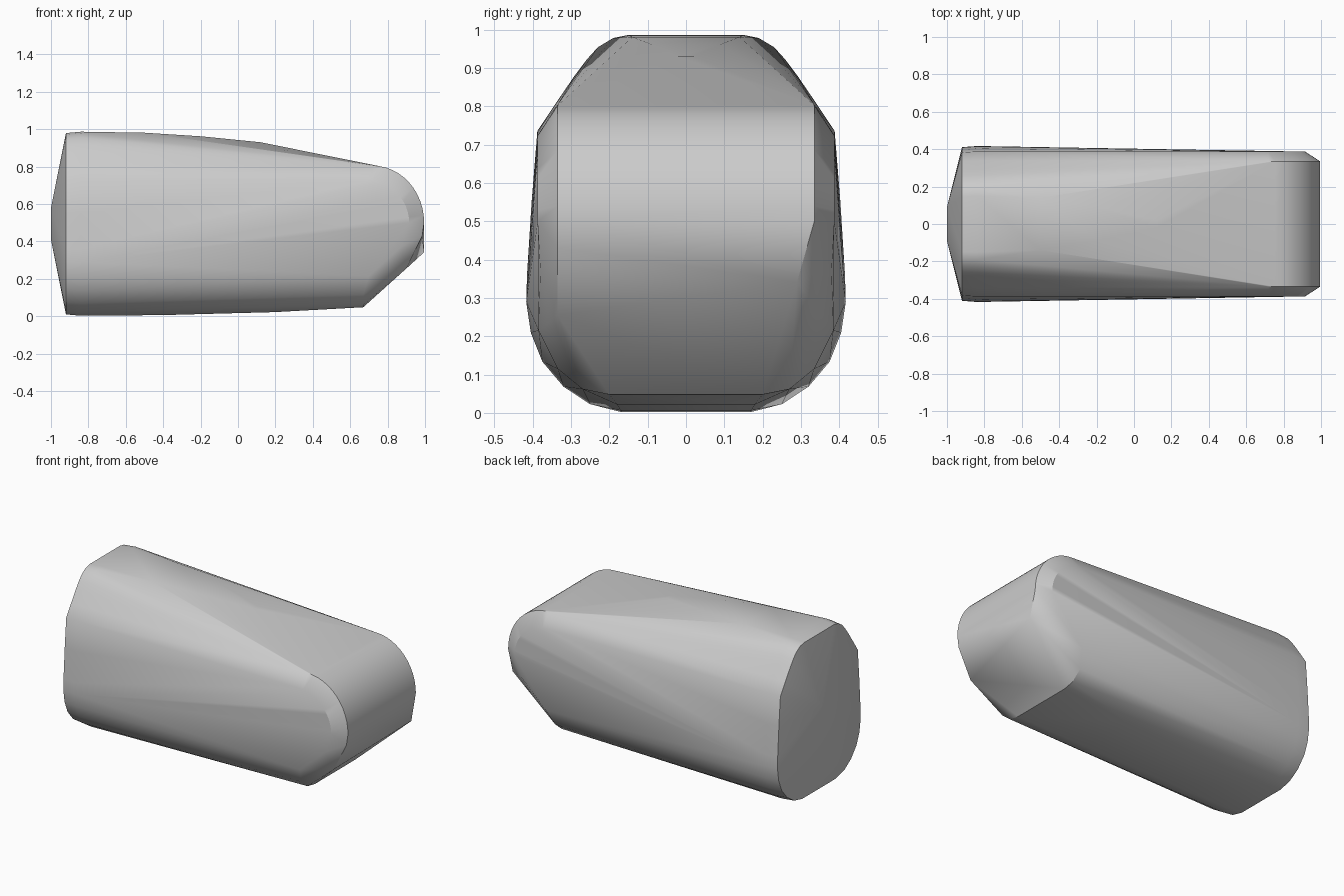
import bpy
import bmesh
from math import sin, cos, radians

cube = bpy.data.objects.get("Cube")
if cube:
    bpy.data.objects.remove(cube, do_unlink=True)

grey = bpy.data.materials.new("plain grey")
grey.use_nodes = True
grey.diffuse_color = (0.6, 0.6, 0.6, 1)
grey.node_tree.nodes["Principled BSDF"].inputs["Base Color"].default_value = (0.6, 0.6, 0.6, 1)

points = []


def mirrored(x, y, z):
    points.extend([(x, y, z), (x, -y, z)])


# Half outline of the body's cross-section, top to bottom
outline = [(0.15, 0.985), (0.19, 0.977), (0.23, 0.953), (0.26, 0.92),
           (0.29, 0.88), (0.34, 0.807), (0.388, 0.735), (0.403, 0.55),
           (0.415, 0.36), (0.417, 0.29), (0.405, 0.21), (0.375, 0.135),
           (0.32, 0.07), (0.25, 0.024), (0.17, 0.004)]

# Rear sections: the rim and the fullest ring just ahead of it
for x, scale in ((-0.92, 0.985), (-0.84, 1.0)):
    for y, z in outline:
        mirrored(x, y * scale, 0.495 + (z - 0.495) * (scale + 0.003))

# Gently falling spine and underside
for x, y, z in ((-0.5, 0.14, 0.981), (-0.2, 0.09, 0.962), (0.12, 0.02, 0.93),
                (-0.4, 0.17, 0.006), (0.2, 0.18, 0.022)):
    mirrored(x, y, z)

# Blunt rear cap
for z in (0.41, 0.58):
    mirrored(-1.0, 0.09, z)

# Rounded nose: outer arc across the front, inner arc on the flat sides
for i in range(13):
    a = radians(90 - i * 7.5)
    mirrored(0.72 + 0.275 * cos(a), 0.335, 0.5 + 0.305 * sin(a))
    mirrored(0.69 + 0.225 * cos(a), 0.387, 0.5 + 0.225 * sin(a))

# Slanted chin, with its uneven lower corner
for x, y, z in ((0.87, 0.38, 0.37), (0.7, 0.385, 0.215),
                (0.67, 0.2, 0.048), (0.67, 0.27, 0.062), (0.67, 0.335, 0.115)):
    mirrored(x, y, z)
points += [(0.995, 0.29, 0.342), (0.985, -0.335, 0.43), (0.9, -0.335, 0.255)]

# Wrap everything in one convex skin
bm = bmesh.new()
for p in points:
    bm.verts.new(p)
bmesh.ops.remove_doubles(bm, verts=bm.verts, dist=0.001)
hull = bmesh.ops.convex_hull(bm, input=bm.verts)
loose = [v for v in bm.verts if not v.link_faces]
bmesh.ops.delete(bm, geom=loose, context='VERTS')
bmesh.ops.recalc_face_normals(bm, faces=bm.faces)

mesh = bpy.data.meshes.new("body_shell")
bm.to_mesh(mesh)
bm.free()
mesh.materials.append(grey)
body = bpy.data.objects.new("body_shell", mesh)
bpy.context.collection.objects.link(body)

# Smooth shading with crisp rim edges
bpy.ops.object.select_all(action='DESELECT')
body.select_set(True)
bpy.context.view_layer.objects.active = body
bpy.ops.object.shade_smooth_by_angle(angle=radians(30))
